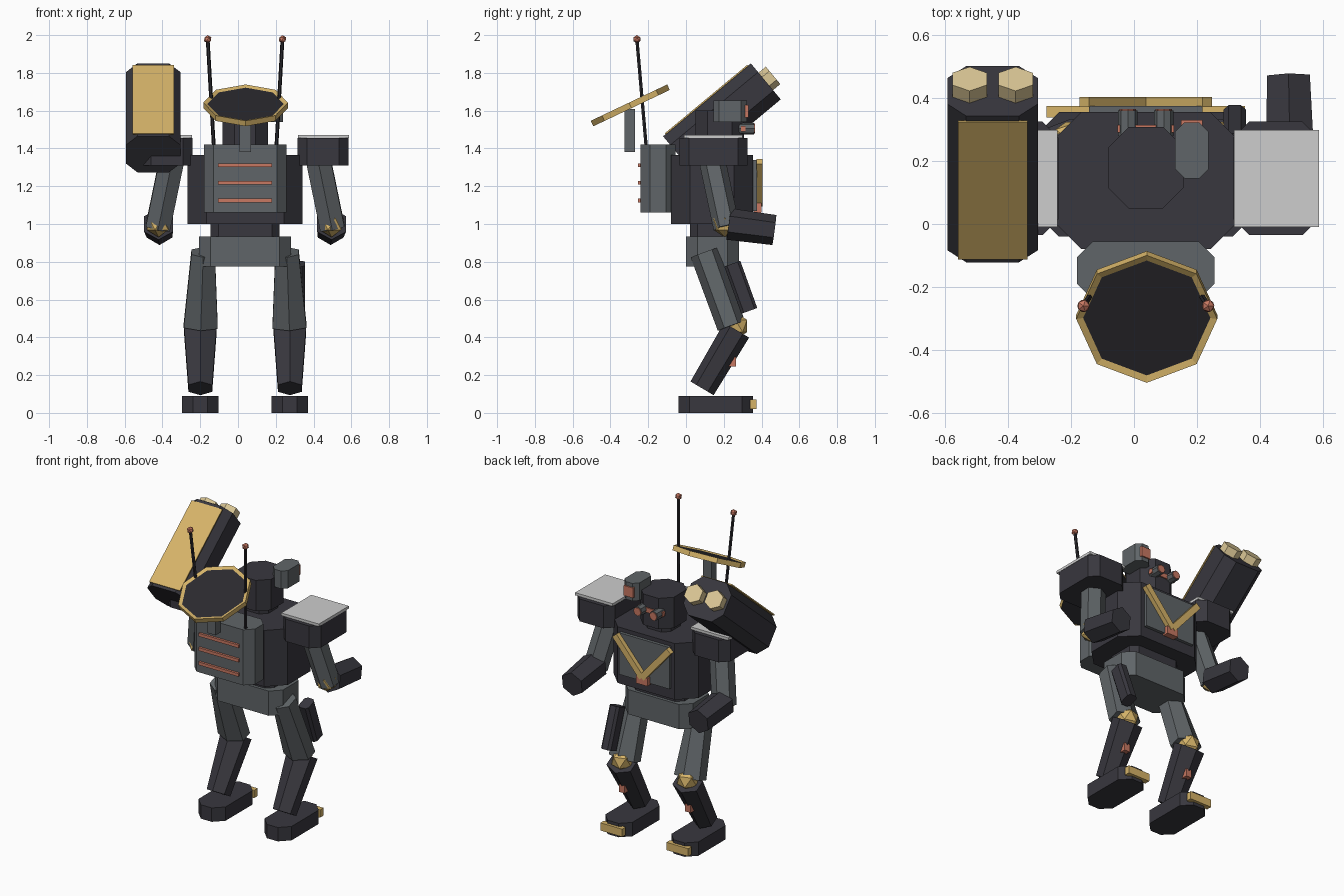
import bpy, bmesh, math
from mathutils import Vector, Matrix

if "Cube" in bpy.data.objects:
    bpy.data.objects.remove(bpy.data.objects["Cube"], do_unlink=True)

CX = 0.0375  # body centre line


def material(name, *rgb):
    lin = [((c / 255 + 0.055) / 1.055) ** 2.4 for c in rgb] + [1.0]
    m = bpy.data.materials.new(name)
    m.use_nodes = True
    m.diffuse_color = lin
    m.node_tree.nodes["Principled BSDF"].inputs["Base Color"].default_value = lin
    return m


DARK = material("dark armour", 56, 55, 62)
BLACK = material("black", 43, 42, 47)
GREY = material("grey metal", 96, 101, 104)
LIGHT = material("light plate", 205, 205, 205)
GOLD = material("gold", 214, 180, 105)
PALE = material("pale gold", 220, 200, 150)
ORANGE = material("copper orange", 200, 120, 98)


# Cross-sections
def chamfered(hx, hy, c=0):
    if not c:
        return [(hx, -hy), (hx, hy), (-hx, hy), (-hx, -hy)]
    return [(hx, c - hy), (hx, hy - c), (hx - c, hy), (c - hx, hy),
            (-hx, hy - c), (-hx, c - hy), (c - hx, -hy), (hx - c, -hy)]


def hexagon(hx, hy):
    ang = [math.radians(30 + 60 * i) for i in range(6)]
    return [(hx * math.cos(a) / math.cos(math.pi / 6), hy * math.sin(a)) for a in ang]


def ngon(n, r):
    ang = [2 * math.pi * i / n for i in range(n)]
    return [(r * math.cos(a), r * math.sin(a)) for a in ang]


def finish(name, bm, *mats):
    bmesh.ops.recalc_face_normals(bm, faces=bm.faces)
    me = bpy.data.meshes.new(name)
    bm.to_mesh(me)
    bm.free()
    for m in mats:
        me.materials.append(m)
    ob = bpy.data.objects.new(name, me)
    bpy.context.collection.objects.link(ob)
    return ob


def loft(a, b, start, end=None):
    """Solid from section start at point a to section end at point b."""
    a, b = Vector(a), Vector(b)
    z = (b - a).normalized()
    x = (Vector((1, 0, 0)) - z * z.x).normalized()
    y = z.cross(x)
    bm = bmesh.new()
    rings = [[bm.verts.new(p + x * u + y * v) for u, v in sec]
             for p, sec in ((a, start), (b, end or start))]
    n = len(start)
    for i in range(n):
        j = (i + 1) % n
        bm.faces.new((rings[0][i], rings[0][j], rings[1][j], rings[1][i]))
    caps = [bm.faces.new(rings[0][::-1]), bm.faces.new(rings[1])]
    return bm, caps, z


def bar(name, mat, a, b, start, end=None):
    return finish(name, loft(a, b, start, end)[0], mat)


def block(name, mat, x, y, z, c=0):
    """Upright block from (min, max) ranges with chamfered vertical edges."""
    mx, my = sum(x) / 2, sum(y) / 2
    sec = chamfered((x[1] - x[0]) / 2, (y[1] - y[0]) / 2, c)
    return bar(name, mat, (mx, my, z[0]), (mx, my, z[1]), sec)


def mid(half, offset=0):
    return (CX + offset - half, CX + offset + half)


def ball(name, mat, at, r):
    bm = bmesh.new()
    bmesh.ops.create_icosphere(bm, subdivisions=1, radius=r, matrix=Matrix.Translation(at))
    return finish(name, bm, mat)


# Body
block("pelvis", GREY, mid(0.243), (0.0, 0.28), (0.775, 0.935), 0.06)
block("waist", DARK, mid(0.182), (0.02, 0.26), (0.93, 1.01), 0.04)
block("torso", DARK, mid(0.305), (-0.08, 0.355), (1.0, 1.365), 0.1)
block("chest_panel", GREY, mid(0.18), (0.35, 0.375), (1.07, 1.34))
block("chest_badge", ORANGE, mid(0.04), (0.36, 0.4), (1.06, 1.11))
block("backpack", GREY, mid(0.218), (-0.24, -0.055), (1.06, 1.42), 0.05)
for i in range(3):
    block("vent_stripe", ORANGE, mid(0.143), (-0.255, -0.23),
          (1.115 + 0.093 * i, 1.135 + 0.093 * i))

# Head with eyes and side camera
block("neck", DARK, mid(0.09), (0.09, 0.27), (1.36, 1.42), 0.04)
block("head", DARK, mid(0.12), (0.05, 0.308), (1.4, 1.6), 0.065)
block("visor", ORANGE, mid(0.09), (0.29, 0.315), (1.49, 1.52))
block("side_camera", GREY, (0.13, 0.237), (0.145, 0.322), (1.54, 1.655), 0.03)
block("camera_lens", ORANGE, (0.15, 0.217), (0.31, 0.33), (1.565, 1.63))

# Dish: gold rim with a recessed dark face on both sides
tilt = math.radians(25.4)
normal = Vector((0, -math.sin(tilt), math.cos(tilt)))
centre = Vector((CX + 0.003, -0.295, 1.628))
bm, caps, z = loft(centre - normal * 0.016, centre + normal * 0.016, ngon(8, 0.224))
for cap, sign in zip(caps, (1, -1)):
    bmesh.ops.inset_region(bm, faces=[cap], thickness=0.022)
    bmesh.ops.translate(bm, verts=cap.verts, vec=z * 0.008 * sign)
    cap.material_index = 1
finish("dish", bm, GOLD, BLACK)
block("dish_mast", GREY, mid(0.03), (-0.325, -0.27), (1.38, 1.61))

# Paired parts
for s, side in ((-1, "right"), (1, "left")):
    def px(offset):
        return CX + s * offset

    # Head and back fittings
    bar(side + "_eye", GREY, (px(0.057), 0.28, 1.505), (px(0.057), 0.36, 1.505), ngon(8, 0.031))
    bar(side + "_eye_lens", ORANGE, (px(0.057), 0.358, 1.505), (px(0.057), 0.366, 1.505),
        ngon(8, 0.026))
    tip = (px(0.198), -0.26, 1.978)
    bar(side + "_antenna", BLACK, (px(0.165), -0.21, 1.4), tip, ngon(6, 0.01))
    ball(side + "_antenna_tip", ORANGE, tip, 0.022)
    bar(side + "_chevron", GOLD, (px(0.195), 0.388, 1.33), (px(0), 0.388, 1.105),
        chamfered(0.02, 0.016))

    # Shoulder and arm
    block(side + "_shoulder", DARK, mid(0.135, s * 0.413), (-0.035, 0.325), (1.31, 1.455), 0.05)
    block(side + "_shoulder_plate", LIGHT, mid(0.135, s * 0.415), (-0.01, 0.298), (1.455, 1.472))
    elbow = (px(0.458), 0.205, 1.0)
    bar(side + "_upper_arm", GREY, (px(0.39), 0.14, 1.33), (px(0.462), 0.215, 0.98),
        hexagon(0.065, 0.07))
    ball(side + "_elbow", GOLD, elbow, 0.07)
    bar(side + "_forearm", DARK, (px(0.458), 0.225, 1.0), (px(0.453), 0.468, 0.968),
        hexagon(0.076, 0.084), hexagon(0.068, 0.08))

    # Leg
    bar(side + "_thigh", GREY, (px(0.222), 0.1, 0.85), (px(0.235), 0.24, 0.46),
        hexagon(0.062, 0.08), hexagon(0.09, 0.076))
    ball(side + "_knee", GOLD, (px(0.235), 0.262, 0.46), 0.072)
    bar(side + "_shin", DARK, (px(0.237), 0.268, 0.438), (px(0.237), 0.085, 0.13),
        hexagon(0.086, 0.077), hexagon(0.063, 0.071))
    block(side + "_shin_light", ORANGE, mid(0.02, s * 0.237), (0.22, 0.265), (0.245, 0.295))
    block(side + "_foot", DARK, mid(0.097, s * 0.237), (-0.04, 0.355), (0, 0.09), 0.058)
    block(side + "_toe", GOLD, mid(0.078, s * 0.237), (0.338, 0.374), (0.02, 0.07))

# Holster on the outer thigh
bar("holster", DARK, (0.32, 0.245, 0.79), (0.32, 0.335, 0.54), chamfered(0.035, 0.045, 0.015))

# Shoulder launcher
angle = math.radians(39.7)
along = Vector((0, math.cos(angle), math.sin(angle)))
up = Vector((0, -math.sin(angle), math.cos(angle)))
mount = Vector((-0.449, 0.19, 1.562))
bar("launcher", DARK, mount - along * 0.302, mount + along * 0.302, chamfered(0.144, 0.124, 0.06))
top = mount + up * 0.126
bar("launcher_plate", GOLD, top - along * 0.285, top + along * 0.282, chamfered(0.11, 0.004))
for s in (-1, 1):
    base = mount + along * 0.29 + Vector((s * 0.073, 0, 0))
    bar("missile", PALE, base, base + along * 0.062, hexagon(0.055, 0.06))
